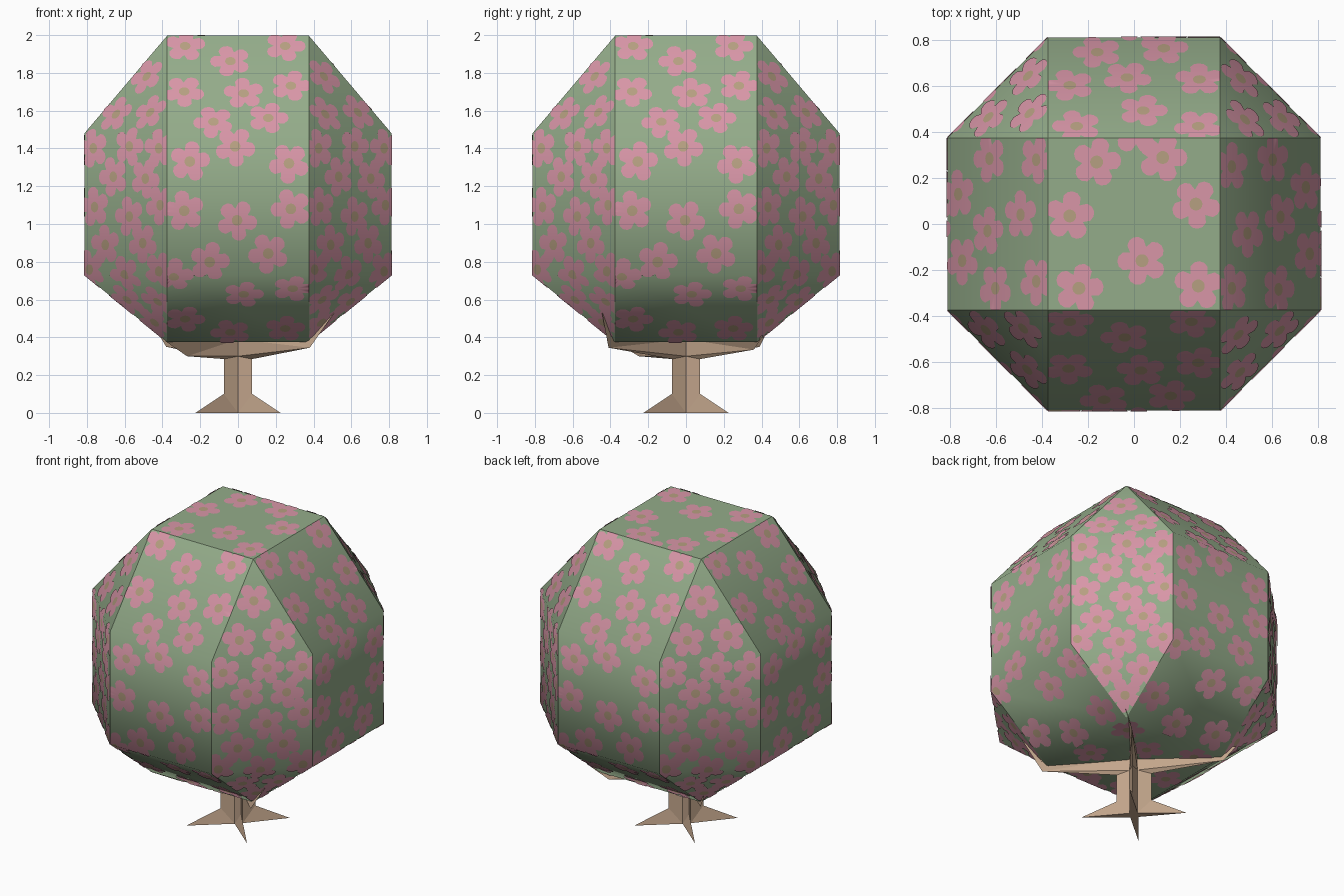
import bpy, bmesh, math, random
from mathutils import Vector

if "Cube" in bpy.data.objects:
    bpy.data.objects.remove(bpy.data.objects["Cube"])

random.seed(4)


def material(name, rgb):
    m = bpy.data.materials.new(name)
    m.diffuse_color = (*rgb, 1)
    m.use_nodes = True
    m.node_tree.nodes["Principled BSDF"].inputs["Base Color"].default_value = m.diffuse_color
    return m


GREEN = material("leaf green", (0.296, 0.413, 0.254))
PINK = material("blossom pink", (0.69, 0.305, 0.39))
OLIVE = material("blossom centre", (0.47, 0.35, 0.22))
BARK = material("bark", (0.546, 0.381, 0.262))


def make_object(name, bm, mats):
    mesh = bpy.data.meshes.new(name)
    bm.to_mesh(mesh)
    bm.free()
    for m in mats:
        mesh.materials.append(m)
    ob = bpy.data.objects.new(name, mesh)
    bpy.context.collection.objects.link(ob)
    return ob


# Crown: rings of four straight sides (half width W) joined by diagonal panels
W, R = 0.375, 0.813
Z = [1.997, 1.48, 0.73, 0.375]


def turn(p, k):
    x, y, z = p
    for _ in range(k):
        x, y = -y, x
    return (x, y, z)


bm = bmesh.new()
radii = [W, R, R, W]
left = [[bm.verts.new(turn((-W, -r, z), k)) for r, z in zip(radii, Z)] for k in range(4)]
right = [[bm.verts.new(turn((W, -r, z), k)) for r, z in zip(radii, Z)] for k in range(4)]
diagonal = set()
for k in range(4):
    a, b, c = left[k], right[k], left[(k + 1) % 4]
    for i in range(3):
        bm.faces.new((a[i], a[i + 1], b[i + 1], b[i]))
    diagonal.add(bm.faces.new((b[0], b[1], c[1])))
    diagonal.add(bm.faces.new((b[1], b[2], c[2], c[1])))
    diagonal.add(bm.faces.new((b[2], b[3], c[2])))
bm.faces.new([left[k][0] for k in range(4)])
bm.faces.new([left[k][3] for k in range(4)])
# right[k] and left[k+1] coincide at the top and bottom corners
bmesh.ops.remove_doubles(bm, verts=bm.verts[:], dist=0.0005)
bmesh.ops.recalc_face_normals(bm, faces=bm.faces[:])
bm.normal_update()


def family(f):
    n = f.normal
    if n.z > 0.99:
        return "top"
    return "diagonal" if abs(abs(n.x) - abs(n.y)) < 0.05 and abs(n.x) > 0.1 else "side"


for f in bm.faces:
    f.smooth = True
for e in bm.edges:
    fams = [family(f) for f in e.link_faces]
    e.smooth = len(fams) == 2 and fams[0] == fams[1]
make_object("crown", bm, [GREEN])

# Blossoms: five-petalled plates clipped to each panel and folded over its bends
blossoms = bmesh.new()
normals = []
PETAL, CORE, STEPS = 0.108, 0.028, 30


def add_blossoms(spots, outline, folds, place, copies):
    flat = bmesh.new()
    for u, v in spots:
        spin = random.uniform(0, 2 * math.pi)
        inner, outer = [], []
        for i in range(STEPS):
            t = 2 * math.pi * i / STEPS
            r = PETAL * (0.58 + 0.42 * abs(math.cos(2.5 * t)) ** 0.6)
            d = Vector((math.cos(t + spin), math.sin(t + spin), 0))
            inner.append(flat.verts.new(Vector((u, v, 0)) + d * CORE))
            outer.append(flat.verts.new(Vector((u, v, 0)) + d * r))
        flat.faces.new(inner).material_index = 1
        for i in range(STEPS):
            j = (i + 1) % STEPS
            flat.faces.new((inner[i], outer[i], outer[j], inner[j]))
    for i, p in enumerate(outline):
        q = outline[(i + 1) % len(outline)]
        bmesh.ops.bisect_plane(flat, geom=flat.verts[:] + flat.edges[:] + flat.faces[:],
                               plane_co=(*p, 0), plane_no=(q[1] - p[1], p[0] - q[0], 0),
                               clear_outer=True)
    for v in folds:
        bmesh.ops.bisect_plane(flat, geom=flat.verts[:] + flat.edges[:] + flat.faces[:],
                               plane_co=(0, v, 0), plane_no=(0, 1, 0))
    for k in range(copies):
        new = {}
        for v in flat.verts:
            co, no = place(v.co.x, v.co.y)
            no = Vector(turn(no, k))
            new[v] = blossoms.verts.new(Vector(turn(co, k)) + no * 0.004)
            normals.append(no)
        for f in flat.faces:
            g = blossoms.faces.new([new[v] for v in f.verts])
            g.material_index = f.material_index
            g.smooth = True
    flat.free()


def strip(spots, angle, dist, half, ring_normals):
    """Panel running from the crown's top to its bottom; spots are (across, height)."""
    vs = [0.0]
    for i in range(3):
        vs.append(vs[-1] - math.hypot(dist[i + 1] - dist[i], Z[i + 1] - Z[i]))
    e = Vector((math.cos(angle), math.sin(angle), 0))
    t = Vector((-e.y, e.x, 0))
    up = Vector((0, 0, 1))

    def mix(a, i, f):
        return a[i] + (a[i + 1] - a[i]) * f

    def segment(x, table):
        i = 0 if x > table[1] else 1 if x > table[2] else 2
        return i, (x - table[i]) / (table[i + 1] - table[i])

    def place(u, v):
        i, f = segment(v, vs)
        n = [Vector(p).normalized() for p in ring_normals]
        n = mix(n, i, f).normalized()
        return e * mix(dist, i, f) + t * u + up * mix(Z, i, f), e * n.x + up * n.y

    flat_spots = [(u, mix(vs, *segment(z, Z))) for u, z in spots]
    outline = [(-h, v) for h, v in zip(half, vs)] + [(h, v) for h, v in zip(half, vs)][::-1]
    outline = [p for i, p in enumerate(outline) if math.dist(p, outline[i - 1]) > 1e-4]
    add_blossoms(flat_spots, outline, vs[1:3], place, 4)


side_spots = [(-.28, 1.94), (-.04, 1.86), (.25, 1.94), (-.285, 1.70), (.03, 1.69), (.28, 1.73),
              (-.13, 1.54), (.16, 1.56), (-.015, 1.41), (-.255, 1.33), (.27, 1.32),
              (-.285, 1.07), (-.005, 1.02), (.28, 1.08), (-.15, .80), (.16, .845),
              (-.34, .72), (.03, .63), (.29, .66), (-.28, .50), (-.04, .43), (.25, .45)]
strip(side_spots, -math.pi / 2, radii, [W] * 4,
      [(.764, .646), (.94, .34), (.90, -.43), (.33, -.94)])

D0, D1 = W * math.sqrt(2), (W + R) / math.sqrt(2)
H = (R - W) / math.sqrt(2)
diagonal_spots = [(-.02, 1.78), (-.13, 1.58), (.12, 1.59), (-.24, 1.40), (.03, 1.41), (.25, 1.40),
                  (-.09, 1.25), (.15, 1.24), (-.23, 1.09), (.03, 1.04), (.26, 1.10),
                  (-.15, .89), (.13, .90), (-.27, .76), (-.01, .73), (.25, .75),
                  (-.10, .60), (.12, .59), (.0, .48)]
strip(diagonal_spots, -math.pi / 4, [D0, D1, D1, D0], [0, H, H, 0],
      [(.858, .513), (.96, .27), (.936, -.35), (.752, -.659)])

# Top and bottom squares
top_spots = [(-.163, .27), (.125, .29), (-.28, .035), (.27, .087), (.035, -.16),
             (-.24, -.28), (.28, -.27), (.01, .41)]
square = [(-W, W), (-W, -W), (W, -W), (W, W)]
add_blossoms(top_spots, square, [], lambda u, v: (Vector((u, v, Z[0] - .001)), (0, 0, 1)), 1)
add_blossoms(top_spots, square, [], lambda u, v: (Vector((u, -v, Z[3])), (0, 0, -1)), 1)

ob = make_object("blossoms", blossoms, [PINK, OLIVE])
ob.data.normals_split_custom_set_from_vertices(normals)

# Trunk: four-pointed star section with flared roots and four bent branches
A = 0.035
corners = [(1, -1), (1, 1), (-1, 1), (-1, -1)]
elbows = [(.38, -.41, .345), (.32, .36, .335), (-.38, .39, .35), (-.27, -.25, .30)]
tips = [(.51, -.445, .53), (.41, .41, .41), (-.44, .44, .45), (-.385, -.385, .38)]
levels = [([(x * t, y * t, z) for x, y in corners], z)
          for t, z in ((.225, 0), (.075, .1), (.075, .285))]
levels += [(elbows, .30), (tips, .39)]
bm = bmesh.new()
rings = []
for points, z in levels:
    ring = []
    for k, p in enumerate(points):
        ring.append(bm.verts.new(p))
        ring.append(bm.verts.new(turn((A, 0, z), (k + 1) % 4 if k else 0)
                                 if k == 0 else turn((A, 0, z), k)))
    rings.append(ring)
for lo, hi in zip(rings, rings[1:]):
    for i in range(8):
        j = (i + 1) % 8
        bm.faces.new((lo[i], lo[j], hi[j], hi[i]))
# star-shaped caps as fans
for ring, z in ((rings[0][::-1], 0), (rings[-1], .39)):
    hub = bm.verts.new((0, 0, z))
    for i in range(8):
        bm.faces.new((hub, ring[i], ring[(i + 1) % 8]))
bmesh.ops.triangulate(bm, faces=[f for f in bm.faces if len(f.verts) == 4])
bmesh.ops.recalc_face_normals(bm, faces=bm.faces[:])
make_object("trunk", bm, [BARK])
